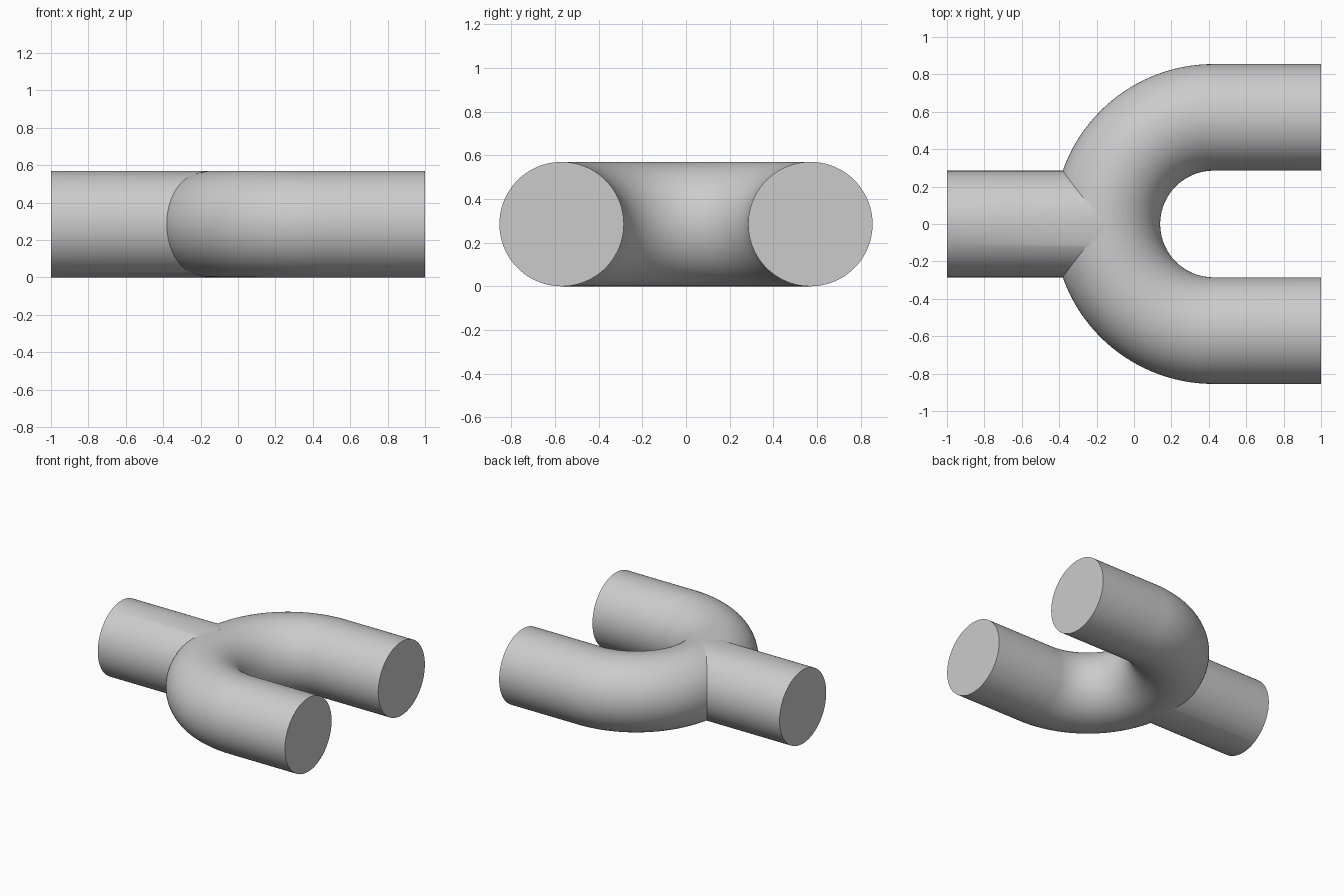
import bpy, bmesh
from math import sin, cos, pi, radians
from mathutils import Vector

R = 0.285        # pipe radius, also the centreline height
BEND = 0.57      # bend centreline radius
BEND_X = 0.425   # centre of the bend
SIDES = 96
BEND_STEPS = 64

old = bpy.data.objects.get("Cube")
if old:
    bpy.data.objects.remove(old, do_unlink=True)

grey = bpy.data.materials.new("plain grey")
grey.use_nodes = True
grey.diffuse_color = (0.6, 0.6, 0.6, 1)
grey.node_tree.nodes["Principled BSDF"].inputs["Base Color"].default_value = (0.6, 0.6, 0.6, 1)


def pipe(name, stations):
    """Sweep a capped circle through (centre, outward direction) stations."""
    bm = bmesh.new()
    rings = []
    for centre, side in stations:
        rings.append([bm.verts.new(centre + side * R * cos(a) + Vector((0, 0, R * sin(a))))
                      for a in (2 * pi * i / SIDES for i in range(SIDES))])
    for a, b in zip(rings, rings[1:]):
        for i in range(SIDES):
            j = (i + 1) % SIDES
            bm.faces.new((a[i], a[j], b[j], b[i]))
    bm.faces.new(rings[0])
    bm.faces.new(rings[-1])
    bmesh.ops.recalc_face_normals(bm, faces=bm.faces)
    mesh = bpy.data.meshes.new(name)
    bm.to_mesh(mesh)
    bm.free()
    mesh.materials.append(grey)
    obj = bpy.data.objects.new(name, mesh)
    bpy.context.collection.objects.link(obj)
    return obj


# U-shaped pipe: straight leg, half-circle bend, straight leg
stations = [(Vector((1, BEND, R)), Vector((0, 1, 0)))]
for i in range(BEND_STEPS + 1):
    a = pi / 2 + pi * i / BEND_STEPS
    side = Vector((cos(a), sin(a), 0))
    stations.append((Vector((BEND_X, 0, R)) + side * BEND, side))
stations.append((Vector((1, -BEND, R)), Vector((0, -1, 0))))
fork = pipe("forked_pipe", stations)

# Straight stem, ending inside the bend
across = Vector((0, 1, 0))
stem = pipe("stem_pipe", [(Vector((-1, 0, R)), across), (Vector((-0.16, 0, R)), across)])

# Join the stem and the bend into one solid
union = fork.modifiers.new("join_stem", "BOOLEAN")
union.operation = "UNION"
union.solver = "EXACT"
union.object = stem
bpy.context.view_layer.objects.active = fork
fork.select_set(True)
bpy.ops.object.modifier_apply(modifier=union.name)
bpy.data.objects.remove(stem, do_unlink=True)

bpy.ops.object.shade_smooth_by_angle(angle=radians(30))
